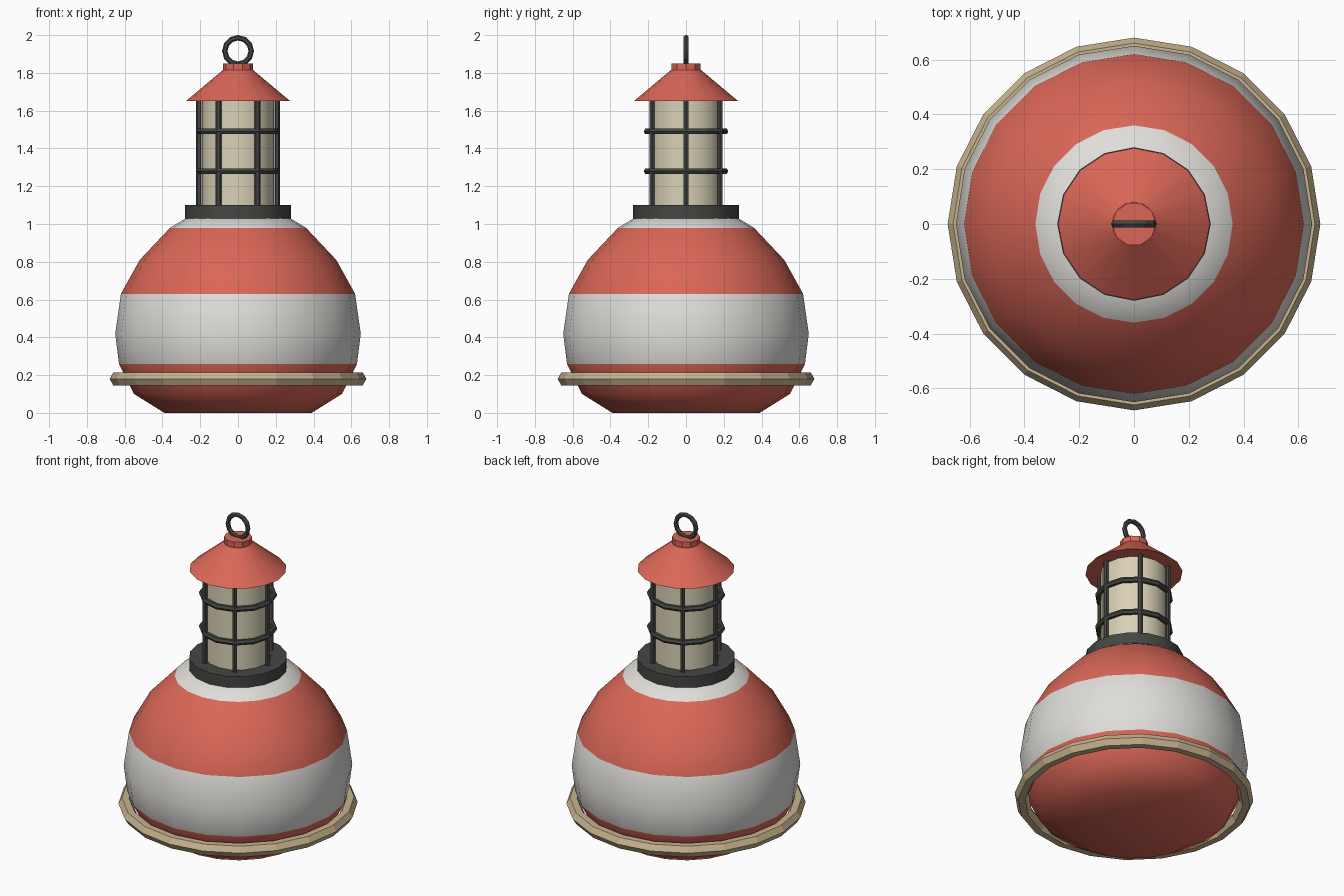
import bpy, bmesh, math
from mathutils import Matrix

cube = bpy.data.objects.get("Cube")
if cube:
    bpy.data.objects.remove(cube)


def material(name, r, g, b):
    m = bpy.data.materials.new(name)
    m.use_nodes = True
    m.diffuse_color = (r, g, b, 1)
    m.node_tree.nodes["Principled BSDF"].inputs["Base Color"].default_value = (r, g, b, 1)
    return m


red = material("coral_red", 0.70, 0.135, 0.095)
white = material("off_white", 0.74, 0.73, 0.70)
cream = material("lantern_cream", 0.70, 0.64, 0.47)
tan = material("rope_tan", 0.58, 0.46, 0.28)
dark = material("dark_iron", 0.058, 0.062, 0.056)


def finish(name, bm, mats, smooth=None):
    bmesh.ops.recalc_face_normals(bm, faces=bm.faces)
    mesh = bpy.data.meshes.new(name)
    bm.to_mesh(mesh)
    bm.free()
    for m in mats:
        mesh.materials.append(m)
    obj = bpy.data.objects.new(name, mesh)
    bpy.context.collection.objects.link(obj)
    if smooth:
        bpy.ops.object.select_all(action='DESELECT')
        obj.select_set(True)
        bpy.context.view_layer.objects.active = obj
        bpy.ops.object.shade_smooth_by_angle(angle=math.radians(smooth))
    return obj


def circle(bm, radius, z, sides):
    return [bm.verts.new((radius * math.cos(math.tau * i / sides),
                          radius * math.sin(math.tau * i / sides), z)) for i in range(sides)]


def bridge(bm, a, b):
    n = len(a)
    for i in range(n):
        bm.faces.new((a[i], a[(i + 1) % n], b[(i + 1) % n], b[i]))


def lathe(name, profile, sides, mats, smooth=None, x=0, y=0):
    """Capped solid of revolution from (radius, height) pairs."""
    bm = bmesh.new()
    loops = [circle(bm, r, z, sides) for r, z in profile]
    for a, b in zip(loops, loops[1:]):
        bridge(bm, a, b)
    bm.faces.new(loops[0])
    bm.faces.new(loops[-1])
    bmesh.ops.translate(bm, verts=bm.verts, vec=(x, y, 0))
    return finish(name, bm, mats, smooth)


def ring(name, major, minor, z, sides, tube_sides, mat, upright=False, smooth=None):
    bm = bmesh.new()
    loops = []
    for j in range(tube_sides):
        t = math.tau * j / tube_sides
        loops.append(circle(bm, major + minor * math.cos(t), minor * math.sin(t), sides))
    for j in range(tube_sides):
        bridge(bm, loops[j], loops[(j + 1) % tube_sides])
    if upright:
        bm.transform(Matrix.Rotation(math.pi / 2, 4, 'X'))
    bmesh.ops.translate(bm, verts=bm.verts, vec=(0, 0, z))
    return finish(name, bm, [mat], smooth)


# Float body with painted bands chosen by height
float_body = lathe("float_body", [(0.39, 0), (0.55, 0.10), (0.63, 0.26), (0.65, 0.42),
                                  (0.62, 0.63), (0.52, 0.81), (0.36, 0.98), (0.26, 1.04)],
                   20, [red, white], smooth=40)
for face in float_body.data.polygons:
    h = face.center.z
    face.material_index = 1 if 0.26 < h < 0.63 or h > 0.98 else 0

# Fender ring around the float
ring("fender_ring", 0.64, 0.04, 0.18, 20, 6, tan)

# Lantern with its collar
lathe("lantern_collar", [(0.28, 1.03), (0.28, 1.10)], 16, [dark], smooth=30)
lathe("lantern_glass", [(0.19, 1.09), (0.19, 1.66)], 16, [cream], smooth=30)

# Guard cage
for i in range(6):
    a = math.tau * i / 6
    lathe(f"cage_post_{i + 1}", [(0.015, 1.09), (0.015, 1.67)], 6, [dark],
          x=0.207 * math.cos(a), y=0.207 * math.sin(a))
for label, z in (("lower", 1.28), ("upper", 1.49)):
    ring(f"cage_hoop_{label}", 0.207, 0.017, z, 12, 6, dark)

# Roof, cap and lifting eye
lathe("roof", [(0.277, 1.65), (0.08, 1.815)], 16, [red], smooth=30)
lathe("roof_cap", [(0.08, 1.815), (0.08, 1.85)], 10, [red])
ring("lifting_eye", 0.07, 0.0145, 1.916, 12, 6, dark, upright=True)
